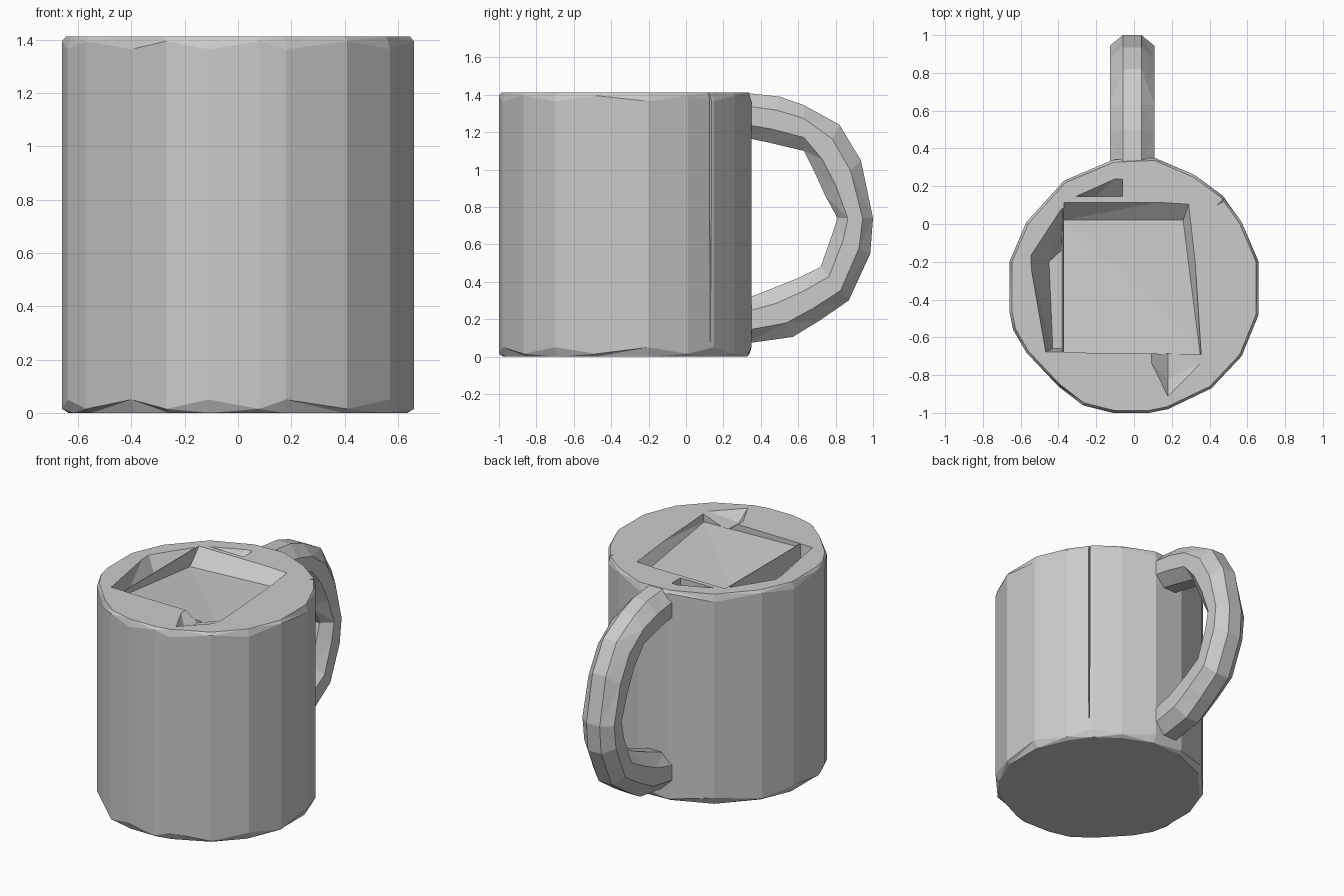
import bpy, bmesh, math
from mathutils import Vector

if "Cube" in bpy.data.objects:
    bpy.data.objects.remove(bpy.data.objects["Cube"])


def finish(name, bm):
    bmesh.ops.recalc_face_normals(bm, faces=bm.faces)
    mesh = bpy.data.meshes.new(name)
    bm.to_mesh(mesh)
    bm.free()
    obj = bpy.data.objects.new(name, mesh)
    bpy.context.collection.objects.link(obj)
    return obj


def loft(name, rings):
    bm = bmesh.new()
    loops = [[bm.verts.new(p) for p in r] for r in rings]
    n = len(loops[0])
    for a, b in zip(loops, loops[1:]):
        for i in range(n):
            j = (i + 1) % n
            bm.faces.new((a[i], a[j], b[j], b[i]))
    bm.faces.new(loops[0])
    bm.faces.new(loops[-1])
    return bm


def hull_cutter(name, points):
    bm = bmesh.new()
    for p in points:
        bm.verts.new(p)
    bmesh.ops.convex_hull(bm, input=bm.verts)
    obj = finish(name, bm)
    obj.hide_render = True
    return obj


# Body: faceted, slightly irregular cylinder with chipped edges
outline = [(.11, .35), (.32, .26), (.47, .15), (.57, .01), (.66, -.2),
           (.66, -.48), (.57, -.7), (.41, -.87), (.18, -.98), (.08, -1),
           (-.11, -1), (-.27, -.96), (-.4, -.86), (-.57, -.68), (-.64, -.56),
           (-.66, -.46), (-.66, -.2), (-.57, .01), (-.37, .23), (-.11, .34)]
CY = -.325


def ring(scale, z, chip=0):
    return [(x * scale, CY + (y - CY) * scale, z + (chip if i % 2 == 0 else 0))
            for i, (x, y) in enumerate(outline)]


bm = loft("body", [ring(.965, 0), ring(1, .015, .035),
                   ring(1, 1.395, -.03), ring(.98, 1.412)])
bmesh.ops.triangulate(bm, faces=[f for f in bm.faces if len(f.verts) == 4])
body = finish("mug_body", bm)

# Shallow sloping recess and pockets in the top
T = 1.45
cutters = [
    hull_cutter("recess_cutter", [
        (-.37, .15, T), (.305, .15, T), (.36, -.69, T), (-.372, -.68, T),
        (-.37, .02, 1.31), (.26, .02, 1.34), (.35, -.69, 1.36), (-.37, -.68, 1.385)]),
    hull_cutter("left_pocket_cutter", [
        (-.565, -.16, T), (-.375, .13, T), (-.375, -.68, T), (-.475, -.68, T),
        (-.45, -.2, 1.22), (-.385, -.14, 1.22), (-.385, -.66, 1.22), (-.43, -.66, 1.22)]),
    hull_cutter("front_pocket_cutter", [
        (.18, -.97, T), (.46, -.685, T), (.04, -.685, T),
        (.18, -.82, 1.35), (.18, -.685, 1.35)]),
    hull_cutter("back_pocket_cutter", [
        (-.36, .145, T), (-.06, .28, T), (-.06, .145, T),
        (-.2, .145, 1.33), (-.06, .145, 1.33)]),
    # Narrow vertical crack on the right side
    hull_cutter("crack_cutter", [
        (.44, .10, T), (.52, .145, T), (.52, .17, T), (.44, .10, .1),
        (.52, .15, .06), (.52, .155, .06)]),
]
for c in cutters:
    m = body.modifiers.new(c.name, 'BOOLEAN')
    m.operation = 'DIFFERENCE'
    m.solver = 'EXACT'
    m.object = c
bpy.context.view_layer.objects.active = body
for m in list(body.modifiers):
    bpy.ops.object.modifier_apply(modifier=m.name)
for c in cutters:
    bpy.data.objects.remove(c)

# Handle: octagonal section swept between inner and outer side profiles
inner = [(.32, 1.17), (.44, 1.145), (.63, 1.10), (.69, .98), (.745, .86), (.81, .74),
         (.78, .65), (.72, .48), (.60, .42), (.45, .36), (.32, .31)]
outer = [(.32, 1.41), (.50, 1.39), (.63, 1.345), (.82, 1.24), (.935, 1.05), (1, .74),
         (.985, .55), (.87, .30), (.71, .19), (.57, .105), (.32, .07)]
rings = []
for (yi, zi), (yo, zo) in zip(inner, outer):
    a, b = Vector((-.01, yi, zi)), Vector((-.01, yo, zo))
    r = []
    for k in range(8):
        t = math.radians(22.5 + 45 * k)
        u = .5 + .5 * math.cos(t) / math.cos(math.pi / 8)
        r.append(a.lerp(b, u) + Vector((.118 * math.sin(t) / math.cos(math.pi / 8), 0, 0)))
    rings.append(r)
bm = loft("handle", rings)
bmesh.ops.triangulate(bm, faces=[f for f in bm.faces if len(f.verts) == 4])
finish("mug_handle", bm)
